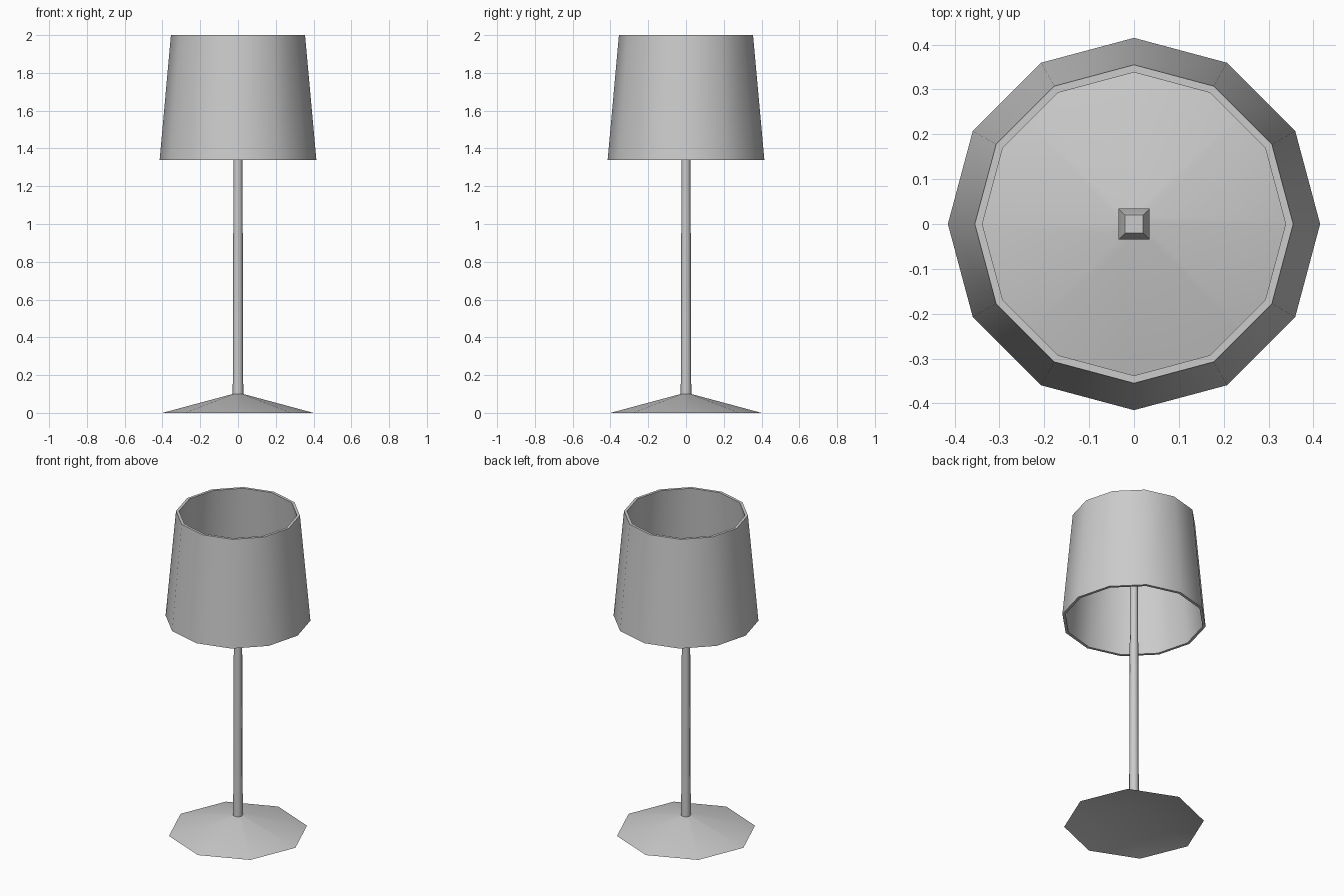
import bpy, bmesh
from math import cos, sin, pi, radians

if "Cube" in bpy.data.objects:
    bpy.data.objects.remove(bpy.data.objects["Cube"])


def lathe(name, profile, sides, turn=0.0, closed=False, caps=False):
    """Spin (radius, z) points round z; radius 0 makes a single tip."""
    bm = bmesh.new()
    rings = []
    for r, z in profile:
        if r == 0:
            rings.append([bm.verts.new((0, 0, z))] * sides)
        else:
            rings.append([bm.verts.new((r * cos(turn + 2 * pi * i / sides),
                                        r * sin(turn + 2 * pi * i / sides), z))
                          for i in range(sides)])
    pairs = list(zip(rings, rings[1:]))
    if closed:
        pairs.append((rings[-1], rings[0]))
    for a, b in pairs:
        for i in range(sides):
            j = (i + 1) % sides
            quad = list(dict.fromkeys((a[i], a[j], b[j], b[i])))
            bm.faces.new(quad)
    if caps:
        bm.faces.new(rings[0][::-1])
        bm.faces.new(rings[-1])
    bmesh.ops.recalc_face_normals(bm, faces=bm.faces[:])
    mesh = bpy.data.meshes.new(name)
    bm.to_mesh(mesh)
    bm.free()
    ob = bpy.data.objects.new(name, mesh)
    bpy.context.collection.objects.link(ob)
    bpy.ops.object.select_all(action='DESELECT')
    ob.select_set(True)
    bpy.context.view_layer.objects.active = ob
    bpy.ops.object.shade_smooth_by_angle(angle=radians(46))
    return ob


# Thin eight-sided conical foot, hollow underneath
lathe("base", [(0, 0.095), (0.4, 0.0), (0.028, 0.1), (0, 0.1)], 8)

# Slim, slightly tapering pole
lathe("pole", [(0.028, 0.09), (0.023, 1.6)], 8, caps=True)

# Square bulb holder hidden inside the shade
s = 2 ** 0.5
lathe("bulb_holder", [(0.023 * s, 1.58), (0.035 * s, 1.62),
                      (0.035 * s, 1.72), (0.02 * s, 1.76)], 4, pi / 4, caps=True)

# Twelve-sided open shade with a thin wall
lathe("shade", [(0.415, 1.34), (0.355, 2.0), (0.338, 2.0), (0.398, 1.34)],
      12, closed=True)
